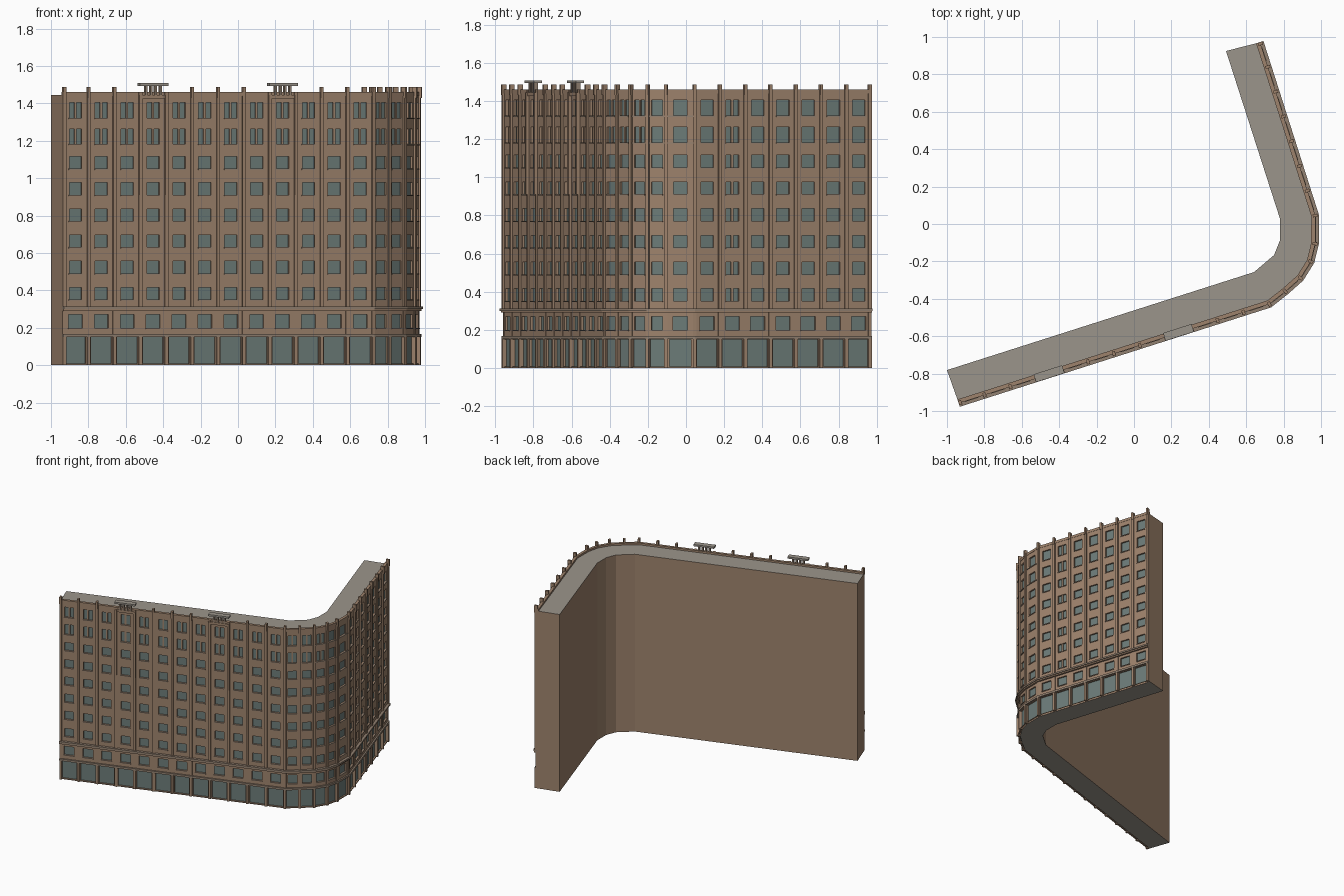
import bpy, bmesh
from mathutils import Vector

cube = bpy.data.objects.get("Cube")
if cube:
    bpy.data.objects.remove(cube)


def material(name, rgb):
    m = bpy.data.materials.new(name)
    m.use_nodes = True
    m.diffuse_color = (*rgb, 1)
    m.node_tree.nodes["Principled BSDF"].inputs["Base Color"].default_value = (*rgb, 1)
    return m


MATS = [material("brown_wall", (0.34, 0.225, 0.15)),
        material("window_glass", (0.15, 0.20, 0.19)),
        material("roof_grey", (0.33, 0.30, 0.26)),
        material("stone_trim", (0.29, 0.22, 0.165))]
WALL, GLASS, ROOF, TRIM = range(4)
ROOF_Z, TOP_Z = 1.445, 1.46


def finish(bm, name):
    mesh = bpy.data.meshes.new(name)
    bm.to_mesh(mesh)
    bm.free()
    for m in MATS:
        mesh.materials.append(m)
    ob = bpy.data.objects.new(name, mesh)
    bpy.context.scene.collection.objects.link(ob)
    return ob


# Street line of the facade: long wing, faceted corner, short wing
def divide(a, b, n):
    a, b = Vector(a), Vector(b)
    return [a.lerp(b, i / n) for i in range(n)]


FRONT_BAYS, SIDE_BAYS = 12, 7
corner = [Vector(p) for p in ((0.808, -0.36), (0.889, -0.288), (0.944, -0.2), (0.967, -0.105))]
path = (divide((-0.938, -0.957), (0.723, -0.427), FRONT_BAYS) + [Vector((0.723, -0.427))]
        + corner + divide((0.968, 0.045), (0.672, 0.972), SIDE_BAYS) + [Vector((0.672, 0.972))])
courtyard = [Vector(p) for p in ((-1, -0.781), (0.642, -0.257), (0.749, -0.166),
                                 (0.781, -0.086), (0.781, 0.027), (0.492, 0.925))]
bays = list(zip(path, path[1:]))


def normal(a, b):
    d = (b - a).normalized()
    return Vector((d.y, -d.x))


def joint_normal(i):
    sides = bays[max(i - 1, 0):i + 1]
    return sum((normal(*s) for s in sides), Vector((0, 0))).normalized()


def offset(d):
    out = []
    for i, p in enumerate(path):
        n = joint_normal(i)
        out.append(p + n * d / n.dot(normal(*bays[min(i, len(bays) - 1)])))
    return out


def prism(bm, outline, z0, z1, side, cap):
    low = [bm.verts.new((p.x, p.y, z0)) for p in outline]
    high = [bm.verts.new((p.x, p.y, z1)) for p in outline]
    n = len(outline)
    for i in range(n):
        j = (i + 1) % n
        bm.faces.new((low[i], low[j], high[j], high[i])).material_index = side
    bm.faces.new(high).material_index = cap
    bm.faces.new(low[::-1]).material_index = cap


def block(bm, origin, n, s0, s1, d0, d1, z0, z1, mat):
    t = Vector((-n.y, n.x))
    corners = [origin + t * s + n * d for s, d in ((s0, d1), (s1, d1), (s1, d0), (s0, d0))]
    prism(bm, corners, z0, z1, mat, mat)


def ribbon(bm, d0, d1, z0, z1, mat, first=0, last=None):
    outer, inner = offset(d1)[first:last], offset(d0)[first:last]
    prism(bm, outer + inner[::-1], z0, z1, mat, mat)


# Solid body with flat roof
bm = bmesh.new()
prism(bm, offset(-0.016) + courtyard[::-1], 0, ROOF_Z, WALL, ROOF)
finish(bm, "building_body")

# Each storey: floor, ceiling, window sill, window head, window width, share of bay
storeys = [(0, 0.16, 0.008, 0.15, 0.115, 0.8), (0.16, 0.31, 0.2, 0.27, 0.078, 0.62)]
for k in range(8):
    base = 0.31 + 0.14 * k
    extra = 0.008 if k > 5 else 0
    storeys.append((base, ROOF_Z if k == 7 else base + 0.14,
                    base + 0.041 - extra, base + 0.106 + extra, 0.07, 0.6))


def panel(bm, a, b, z0, z1, w0, w1, width):
    n, length = normal(a, b), (b - a).length
    t = (b - a) / length

    def quad(points, mat=WALL):
        vs = []
        for s, d, z in points:
            p = a + t * s + n * d
            vs.append(bm.verts.new((p.x, p.y, z)))
        bm.faces.new(vs).material_index = mat

    l, r = (length - width) / 2, (length + width) / 2
    back = -0.012
    for s0, s1, h0, h1 in ((0, length, z0, w0), (0, length, w1, z1), (0, l, w0, w1), (r, length, w0, w1)):
        quad([(s0, 0, h0), (s1, 0, h0), (s1, 0, h1), (s0, 0, h1)])
    ring = [(l, w0), (r, w0), (r, w1), (l, w1)]
    for (s0, h0), (s1, h1) in zip(ring, ring[1:] + ring[:1]):
        quad([(s0, 0, h0), (s1, 0, h1), (s1, back, h1), (s0, back, h0)])
    quad([(s, back, h) for s, h in ring], GLASS)


# Facade with recessed windows, mullions and sills
facade, mullions, sills = bmesh.new(), bmesh.new(), bmesh.new()
for i, (a, b) in enumerate(bays):
    n, length = normal(a, b), (b - a).length
    for k, (z0, z1, w0, w1, width, share) in enumerate(storeys):
        width = min(width, length * share)
        panel(facade, a, b, z0, z1, w0, w1, width)
        mid = length / 2
        paired = k > 7 and i < FRONT_BAYS + 3 or k > 1 and i == len(bays) - SIDE_BAYS + 1
        if paired:
            block(mullions, a, n, mid - 0.006, mid + 0.006, -0.012, -0.003, w0, w1, WALL)
        if k > 0:
            block(sills, a, n, mid - width / 2 - 0.003, mid + width / 2 + 0.003,
                  -0.012, 0.005, w0 - 0.006, w0, TRIM)
for k in (8, 9):
    z = storeys[k][2]
    ribbon(sills, -0.005, 0.005, z - 0.007, z, TRIM, FRONT_BAYS + 2, FRONT_BAYS + 6)
finish(facade, "facade_walls")
finish(mullions, "window_mullions")
finish(sills, "window_sills")

# Horizontal bands and parapet
bm = bmesh.new()
ribbon(bm, -0.012, 0.012, 0.152, 0.168, TRIM)
ribbon(bm, -0.012, 0.021, 0.300, 0.313, TRIM)
ribbon(bm, -0.012, 0.014, 0.290, 0.300, WALL)
finish(bm, "cornices")
bm = bmesh.new()
ribbon(bm, -0.02, 0.002, ROOF_Z - 0.005, TOP_Z, WALL)
finish(bm, "parapet")

# Pilasters between bays, with finials except beside the canopies
canopy_bays = (3, 8)
bm = bmesh.new()
for i, p in enumerate(path):
    n = joint_normal(i)
    shift = 0.009 if i == 0 else -0.009 if i == len(path) - 1 else 0
    s0, s1 = shift - 0.009, shift + 0.009
    block(bm, p, n, s0, s1, -0.018, 0.01, 0, 0.155, WALL)
    block(bm, p, n, s0, s1, -0.018, 0.002, 0.155, 0.31, WALL)
    block(bm, p, n, s0, s1, -0.018, 0.010, 0.31, TOP_Z, WALL)
    if i in canopy_bays or i - 1 in canopy_bays:
        block(bm, p, n, s0, s1, 0, 0.017, 0.91, ROOF_Z, WALL)
    else:
        block(bm, p, n, s0 + 0.001, s1 - 0.001, -0.012, 0.014, 1.43, 1.487, WALL)
finish(bm, "pilasters")

# Small canopies raised on posts above two bays
bm = bmesh.new()
for i in canopy_bays:
    a, b = bays[i]
    n, length = normal(a, b), (b - a).length
    block(bm, a, n, -0.007, length + 0.007, -0.024, 0.02, 1.494, 1.508, ROOF)
    block(bm, a, n, 0.009, length - 0.009, 0, 0.01, 1.425, ROOF_Z, WALL)
    for f in (0.22, 0.41, 0.59, 0.78):
        s = length * f
        block(bm, a, n, s - 0.006, s + 0.006, -0.014, 0.01, ROOF_Z, 1.494, TRIM)
finish(bm, "roof_canopies")
